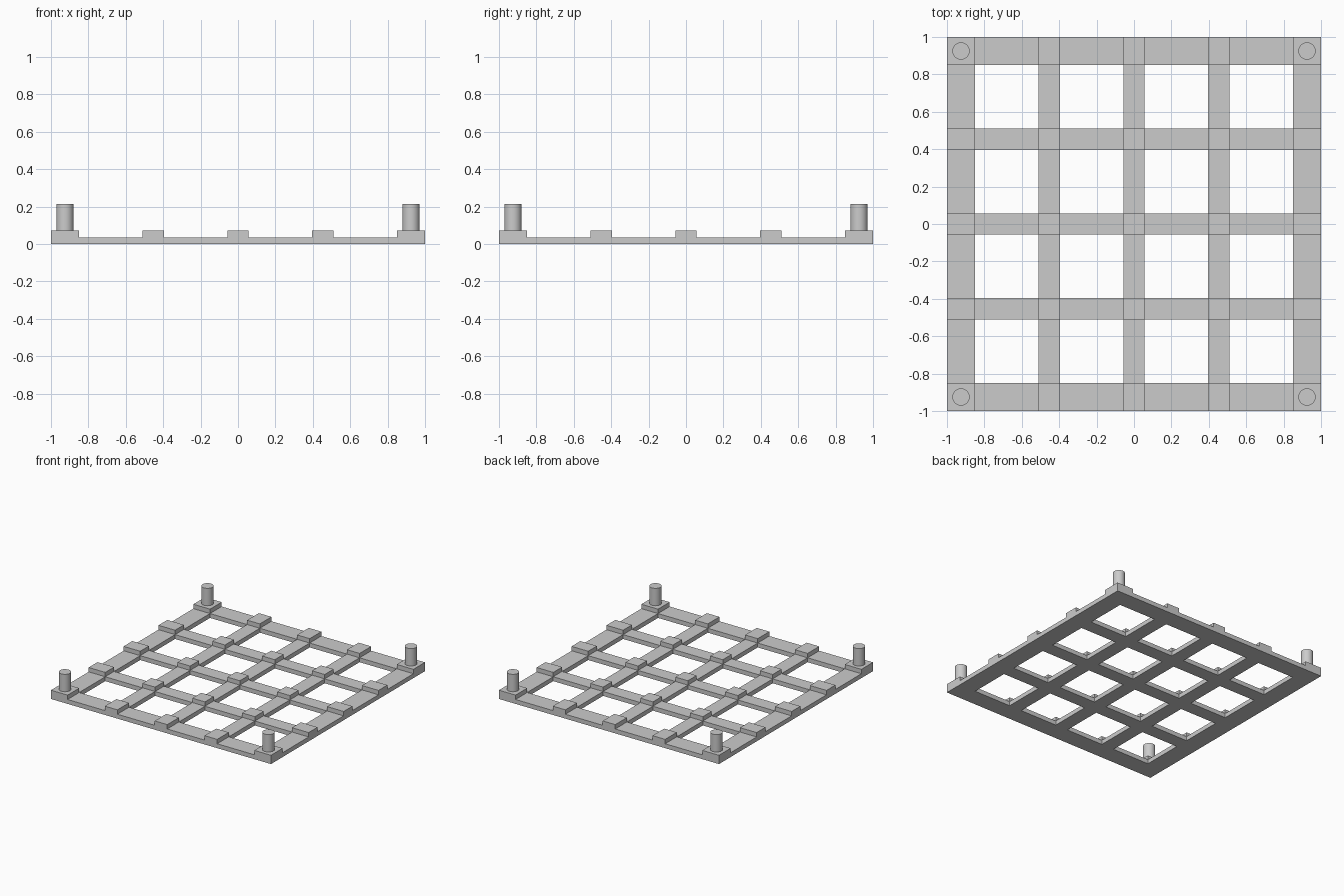
import bpy
import bmesh

# Remove the default cube
cube = bpy.data.objects.get("Cube")
if cube:
    bpy.data.objects.remove(cube, do_unlink=True)

BAR_HEIGHT = 0.036
PAD_HEIGHT = 0.072
PEG_TOP = 0.215
PEG_RADIUS = 0.046
PEG_OFFSET = 0.925

grey = bpy.data.materials.new("plain grey")
grey.use_nodes = True
colour = (0.6, 0.6, 0.6, 1)
grey.diffuse_color = colour
grey.node_tree.nodes["Principled BSDF"].inputs["Base Color"].default_value = colour

# Bar edges along either axis: bars fill the even spans, openings the odd ones
half = [0.057, 0.396, 0.511, 0.849, 1.0]
edges = [-v for v in reversed(half)] + half
spans = range(len(edges) - 1)


def extrude_up(bm, faces, height):
    """Raise a flat region and return its new top faces."""
    result = bmesh.ops.extrude_face_region(bm, geom=faces, use_keep_orig=False)
    verts = [g for g in result["geom"] if isinstance(g, bmesh.types.BMVert)]
    bmesh.ops.translate(bm, vec=(0, 0, height), verts=verts)
    return [g for g in result["geom"] if isinstance(g, bmesh.types.BMFace)]


def add_object(name, bm):
    mesh = bpy.data.meshes.new(name)
    bm.to_mesh(mesh)
    bm.free()
    mesh.materials.append(grey)
    obj = bpy.data.objects.new(name, mesh)
    bpy.context.collection.objects.link(obj)
    return obj


# Lattice: flat bars with a raised pad at every crossing
bm = bmesh.new()
points = [[bm.verts.new((x, y, 0)) for y in edges] for x in edges]
plan = []
pad_centres = set()
for i in spans:
    for j in spans:
        if i % 2 and j % 2:
            continue
        face = bm.faces.new((points[i][j], points[i + 1][j],
                             points[i + 1][j + 1], points[i][j + 1]))
        plan.append(face)
        if i % 2 == 0 and j % 2 == 0:
            c = face.calc_center_median()
            pad_centres.add((round(c.x, 3), round(c.y, 3)))
loose = [v for v in bm.verts if not v.link_faces]
bmesh.ops.delete(bm, geom=loose, context="VERTS")

# Keep the underside, then raise the bars and the pads
underside = bmesh.ops.duplicate(bm, geom=plan)["geom"]
bottom = [g for g in underside if isinstance(g, bmesh.types.BMFace)]
bmesh.ops.reverse_faces(bm, faces=bottom)
tops = extrude_up(bm, plan, BAR_HEIGHT)
pads = []
for face in tops:
    c = face.calc_center_median()
    if (round(c.x, 3), round(c.y, 3)) in pad_centres:
        pads.append(face)
extrude_up(bm, pads, PAD_HEIGHT - BAR_HEIGHT)
bmesh.ops.remove_doubles(bm, verts=bm.verts, dist=0.0001)
bmesh.ops.recalc_face_normals(bm, faces=bm.faces)
add_object("lattice_frame", bm)

# Round pegs on the four corner pads
for side, sx in (("left", 1), ("right", -1)):
    for end, sy in (("front", -1), ("back", 1)):
        bm = bmesh.new()
        bmesh.ops.create_cone(bm, cap_ends=True, segments=48, radius1=PEG_RADIUS,
                              radius2=PEG_RADIUS, depth=PEG_TOP - PAD_HEIGHT)
        peg = add_object(f"{end}_{side}_peg", bm)
        peg.location = (sx * PEG_OFFSET, sy * PEG_OFFSET, (PEG_TOP + PAD_HEIGHT) / 2)
        bpy.ops.object.select_all(action="DESELECT")
        peg.select_set(True)
        bpy.context.view_layer.objects.active = peg
        bpy.ops.object.shade_smooth_by_angle()
